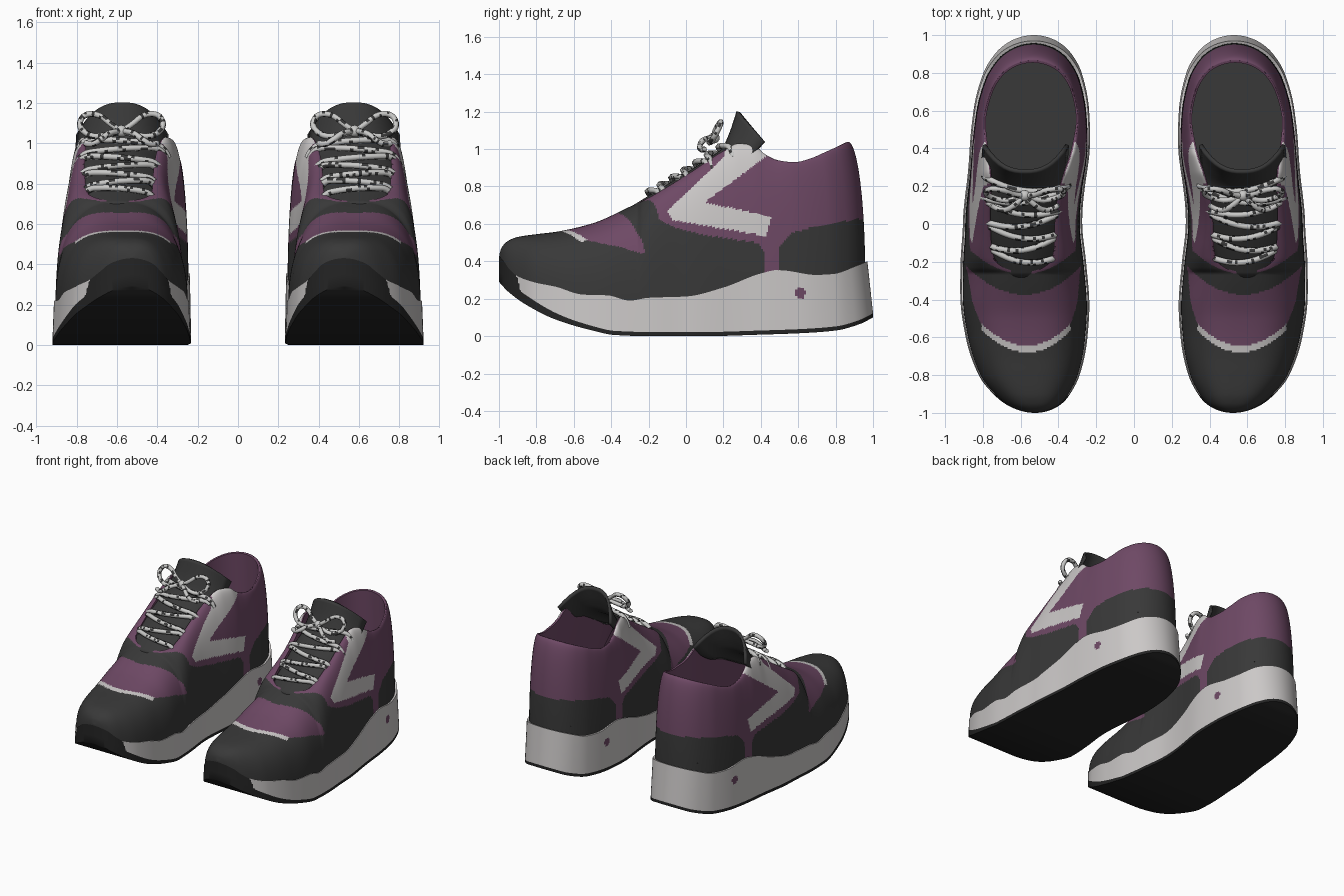
import bpy, bmesh, math, random
from mathutils import Vector

if "Cube" in bpy.data.objects:
    bpy.data.objects.remove(bpy.data.objects["Cube"])

PI = math.pi
random.seed(4)


def material(name, rgb):
    m = bpy.data.materials.new(name)
    m.diffuse_color = (*rgb, 1)
    m.use_nodes = True
    m.node_tree.nodes["Principled BSDF"].inputs["Base Color"].default_value = m.diffuse_color
    return m


CHARCOAL = material("charcoal fabric", (0.040, 0.040, 0.040))
PURPLE = material("plum fabric", (0.156, 0.066, 0.130))
LIGHT = material("light grey", (0.60, 0.58, 0.575))
RUBBER = material("black rubber", (0.018, 0.018, 0.018))
LACE = material("lace grey", (0.58, 0.58, 0.57))


def curve(pts):
    """Smooth interpolation without overshoot through (x, value) points."""
    n = len(pts)
    d = [(pts[i + 1][1] - pts[i][1]) / (pts[i + 1][0] - pts[i][0]) for i in range(n - 1)]
    m = [d[0]] + [2 * a * b / (a + b) if a * b > 0 else 0 for a, b in zip(d, d[1:])] + [d[-1]]

    def f(x):
        x = min(max(x, pts[0][0]), pts[-1][0])
        i = next((k for k in range(n - 1) if x <= pts[k + 1][0]), n - 2)
        h = pts[i + 1][0] - pts[i][0]
        t = (x - pts[i][0]) / h
        return ((2*t**3 - 3*t*t + 1) * pts[i][1] + (t**3 - 2*t*t + t) * h * m[i]
                + (3*t*t - 2*t**3) * pts[i + 1][1] + (t**3 - t*t) * h * m[i + 1])
    return f


# Plan outline: half width by angle from the toe, and centre line by y
half_w = curve([(math.acos(-y), w) for y, w in (
    (-1, 0), (-.95, .152), (-.9, .203), (-.8, .267), (-.6, .322), (-.4, .341), (-.2, .332), (0, .316),
    (.2, .314), (.4, .318), (.6, .306), (.8, .26), (.9, .203), (.95, .152), (1, 0))])
centre = curve([(-1, .525), (-.8, .555), (-.4, .578), (0, .59), (.4, .552), (.8, .537), (1, .53)])
# Heights along the shoe
sole_low = curve([(-1, .29), (-.95, .237), (-.85, .165), (-.7, .09), (-.5, .03), (-.38, .006), (-.2, 0),
                  (.1, 0), (.4, .008), (.6, .015), (.8, .03), (.93, .065), (1, .1)])
sole_rim = curve([(-1, .06), (-.85, .05), (-.6, .028), (-.4, .022), (1, .022)])
sole_high = curve([(-1, .43), (-.97, .395), (-.95, .365), (-.9, .32), (-.8, .285), (-.7, .265), (-.55, .222),
                   (-.42, .218), (-.3, .19), (-.2, .205), (0, .212), (.2, .26), (.4, .335), (.5, .355),
                   (.7, .33), (.8, .335), (.93, .375), (1, .4)])
upper_high = curve([(-1, .43), (-.985, .475), (-.95, .51), (-.9, .53), (-.8, .545), (-.7, .557), (-.5, .603),
                    (-.3, .692), (-.2, .74), (0, .86), (.2, .99), (.28, 1.03), (.36, 1.02), (.43, .97),
                    (.5, .94), (.6, .93), (.7, .95), (.8, .985), (.96, 1.04)])
# Share of the half width left open at the top, and roundness of the section
opening = curve([(-.26, 0), (-.235, .3), (-.18, .5), (-.1, .56), (.2, .62), (.4, .75), (.6, .85), (.96, .84)])
roundness = curve([(-1, .72), (-.3, .75), (.2, .95), (1, 1)])


def inside(poly, y, z):
    hit = False
    for (y1, z1), (y2, z2) in zip(poly, poly[1:] + poly[:1]):
        if (z1 > z) != (z2 > z) and y < (y2 - y1) * (z - z1) / (z2 - z1) + y1:
            hit = not hit
    return hit


def select_only(ob):
    bpy.ops.object.select_all(action='DESELECT')
    ob.select_set(True)
    bpy.context.view_layer.objects.active = ob


def finish(name, bm, mats):
    """Make the object, shade it and mirror it to give the pair."""
    bmesh.ops.remove_doubles(bm, verts=bm.verts, dist=0.0004)
    bmesh.ops.recalc_face_normals(bm, faces=bm.faces)
    me = bpy.data.meshes.new(name)
    bm.to_mesh(me)
    bm.free()
    ob = bpy.data.objects.new(name, me)
    bpy.context.collection.objects.link(ob)
    for m in mats:
        me.materials.append(m)
    select_only(ob)
    bpy.ops.object.shade_smooth_by_angle(angle=math.radians(45))
    ob.modifiers.new("pair", 'MIRROR')
    return ob


def loft(name, point, rows, n, mats, rule):
    """Closed rings around the shoe; point(phi, row) gives (half width, y, z)."""
    bm = bmesh.new()
    phis = [PI * j / n + .17 * math.sin(2 * PI * j / n) for j in range(n + 1)]
    cols = [[point(p, r) for r in range(rows)] for p in phis]
    order = [(j, 1) for j in range(n + 1)] + [(j, -1) for j in range(n - 1, 0, -1)]
    vs = [[bm.verts.new((centre(y) + s * w, y, z)) for w, y, z in cols[j]] for j, s in order]
    for a, b in zip(vs, vs[1:] + vs[:1]):
        for r in range(rows - 1):
            quad = (a[r], b[r], b[r + 1], a[r + 1])
            k = rule(sum((v.co for v in quad), Vector()) / 4, r)
            if k is not None:
                bm.faces.new(quad).material_index = k
    return finish(name, bm, mats)


# Sole: black underside and toe bumper, light sidewall, round plum dots
SIDE_ROWS = 26


def sole_point(phi, r):
    y = -math.cos(phi)
    w, lo, hi, rim = half_w(phi), sole_low(y), sole_high(y), sole_rim(y)
    t = min(max((r - 2) / SIDE_ROWS, 0), 1)
    back = .03 * t * max(0, (y - .5) / .5) ** 2
    if r in (0, SIDE_ROWS + 3):
        return 0, y - back, lo if r == 0 else hi
    if r == 1:
        return w, y, lo
    return w * (1 - .02 * t), y - back, lo + rim + (hi - lo - rim) * t


def sole_rule(p, r):
    if r < 2 or p.y + .25 * (p.z - .28) < -.895:
        return 1
    return 2 if math.hypot(p.y - .61, p.z - .23) < .03 and r < SIDE_ROWS + 2 else 0


loft("sole", sole_point, SIDE_ROWS + 4, 210, [LIGHT, RUBBER, PURPLE], sole_rule)

# Upper: panels chosen by side-on shapes and by arcs across the top
ROWS = 80
chevron = [(-.1, .67), (.2, .955), (.24, 1.1), (.36, 1.1), (.44, .97), (.1, .715), (.455, .64),
           (.43, .535), (-.07, .62)]
toe_panel = [(-.7, .7), (-.7, .53), (-.54, .515), (-.42, .49), (-.35, .475), (-.25, .445), (-.19, .45),
             (-.17, .5), (-.2, .55), (-.2, .8)]
quarter = [(-.3, 1.3), (-.3, .66), (-.15, .625), (-.06, .58), (.1, .54), (.38, .5), (.42, .45), (.43, .2),
           (.485, .2), (.5, .48), (.56, .55), (.7, .59), (.95, .63), (1.1, .63), (1.1, 1.3)]


def upper_point(phi, r):
    y = -.02 - .978 * math.cos(phi)
    a = PI / 2 * r / (ROWS - 1)
    e, k = roundness(y), opening(y)
    c = max(math.cos(a), 0) ** e if r < ROWS - 1 else 0
    lo, hi = sole_high(y) - .06, upper_high(y)
    lean = .09 * max(0, (y - .3) / .65) ** 2
    return half_w(phi) * .962 * (k + (1 - k) * c), y - lean * (1 - c), lo + (hi - lo) * math.sin(a) ** e


def upper_rule(p, r):
    dx = abs(p.x - centre(p.y))
    toe_arc = -.662 + 2.1 * min(dx, .24) ** 2
    if inside(chevron, p.y, p.z) or (abs(p.y - toe_arc) < .018 and dx < .235):
        return 2
    if inside(toe_panel, p.y, p.z) and toe_arc < p.y < -.375 + 1.65 * dx * dx:
        return 1
    return 1 if inside(quarter, p.y, p.z) and p.y > -.265 + 1.6 * min(dx, .3) ** 2 else 0


loft("upper", upper_point, ROWS, 260, [CHARCOAL, PURPLE, LIGHT], upper_rule)


# Lining: rolled rim and inner wall
def lining_point(phi, r):
    w, y, z = upper_point(phi, ROWS - 1)
    back = max(0, (y - .3) / .57) ** 2
    if r == 0:
        return w, y, z
    t = (r - 1) / 7
    return w * .96 + (half_w(phi) * .87 - w * .96) * t, y - back * .012 * (1 - 3 * t), z - .004 + (.42 - z) * t


loft("lining", lining_point, 9, 90, [PURPLE], lambda p, r: 0 if p.y > -.2 else None)


# Insole
def insole_point(phi, r):
    y = .25 - .64 * math.cos(phi)
    return (0 if r else half_w(math.acos(-y)) * min(.88, .88 - (y - .6) * .2)), y, .425


loft("insole", insole_point, 2, 40, [CHARCOAL], lambda p, r: 0)

# Tongue: rows of y, z, half width, backward bend and drop at the edges
tongue_rows = [(-.28, .69, .12, 0, .04), (-.1, .80, .18, 0, .06), (.1, .925, .2, .01, .07),
               (.2, 1.0, .21, .05, .1), (.24, 1.08, .22, .1, .12), (.28, 1.2, .22, .14, .16)]
tongue_fn = [curve([(i, row[k]) for i, row in enumerate(tongue_rows)]) for k in range(5)]
bm = bmesh.new()
grid = []
for i in range(31):
    y, z, h, b, d = (f(i / 6) for f in tongue_fn)
    grid.append([bm.verts.new((centre(y) + .01 + h * q / 8, y + b * abs(q / 8) ** 2.5, z - d * abs(q / 8) ** 2.5))
                 for q in range(-8, 9)])
for a, b in zip(grid, grid[1:]):
    for q in range(16):
        bm.faces.new((a[q], a[q + 1], b[q + 1], b[q]))
tongue = finish("tongue", bm, [CHARCOAL])
solid = tongue.modifiers.new("thickness", 'SOLIDIFY')
solid.thickness, solid.offset = .02, 0


# Laces: flecked cord in crossing bars, then a bow with loops and loose ends
def cord(name, paths, radius):
    cu = bpy.data.curves.new(name, 'CURVE')
    cu.dimensions, cu.bevel_depth, cu.bevel_resolution, cu.use_fill_caps = '3D', radius, 1, True
    for path in paths:
        for s in (1, -1):
            sp = cu.splines.new('NURBS')
            sp.points.add(len(path) - 1)
            for p, (x, y, z) in zip(sp.points, path):
                p.co = (s * x, y, z, 1)
            sp.order_u, sp.use_endpoint_u, sp.resolution_u = 3, True, 5
            sp.use_smooth = True
    ob = bpy.data.objects.new(name, cu)
    bpy.context.collection.objects.link(ob)
    select_only(ob)
    bpy.ops.object.convert(target='MESH')
    me = bpy.context.view_layer.objects.active.data
    me.materials.clear()
    me.materials.append(LACE)
    me.materials.append(CHARCOAL)
    for f in me.polygons:
        f.material_index = int(random.random() < .22)


bars = []
for i in range(7):
    y = -.205 + .063 * i
    skew = .022 * (-1) ** i
    h = .165 + .007 * i
    path = []
    for q, lift in ((-1.1, -.04), (-1, .02), (-.5, .035), (0, .04), (.5, .035), (1, .02), (1.1, -.04)):
        yy = y + skew * q + .045 * q * q
        path.append((centre(yy) + h * q, yy, upper_high(yy) + lift - .02 * q * q))
    bars.append(path)
cord("lace_bars", bars, .0165)

loop = [(0, 0, 0), (.05, .0, .03), (.11, .03, .085), (.19, .04, .085), (.215, .01, .02), (.15, -.02, -.03),
        (.07, -.03, -.02), (0, 0, 0)]
loose_end = [(0, 0, 0), (.05, -.05, .0), (.1, -.08, -.04), (.15, -.07, -.07), (.18, -.05, -.06)]
cord("lace_bow", [[(.578 + s * x, .15 + y, 1.06 + z) for x, y, z in p]
                  for p in (loop, loose_end) for s in (1, -1)], .0155)

# Knot of the bow
bm = bmesh.new()
bmesh.ops.create_uvsphere(bm, u_segments=12, v_segments=8, radius=.03)
bmesh.ops.translate(bm, verts=bm.verts, vec=(.578, .15, 1.06))
finish("bow_knot", bm, [LACE])
